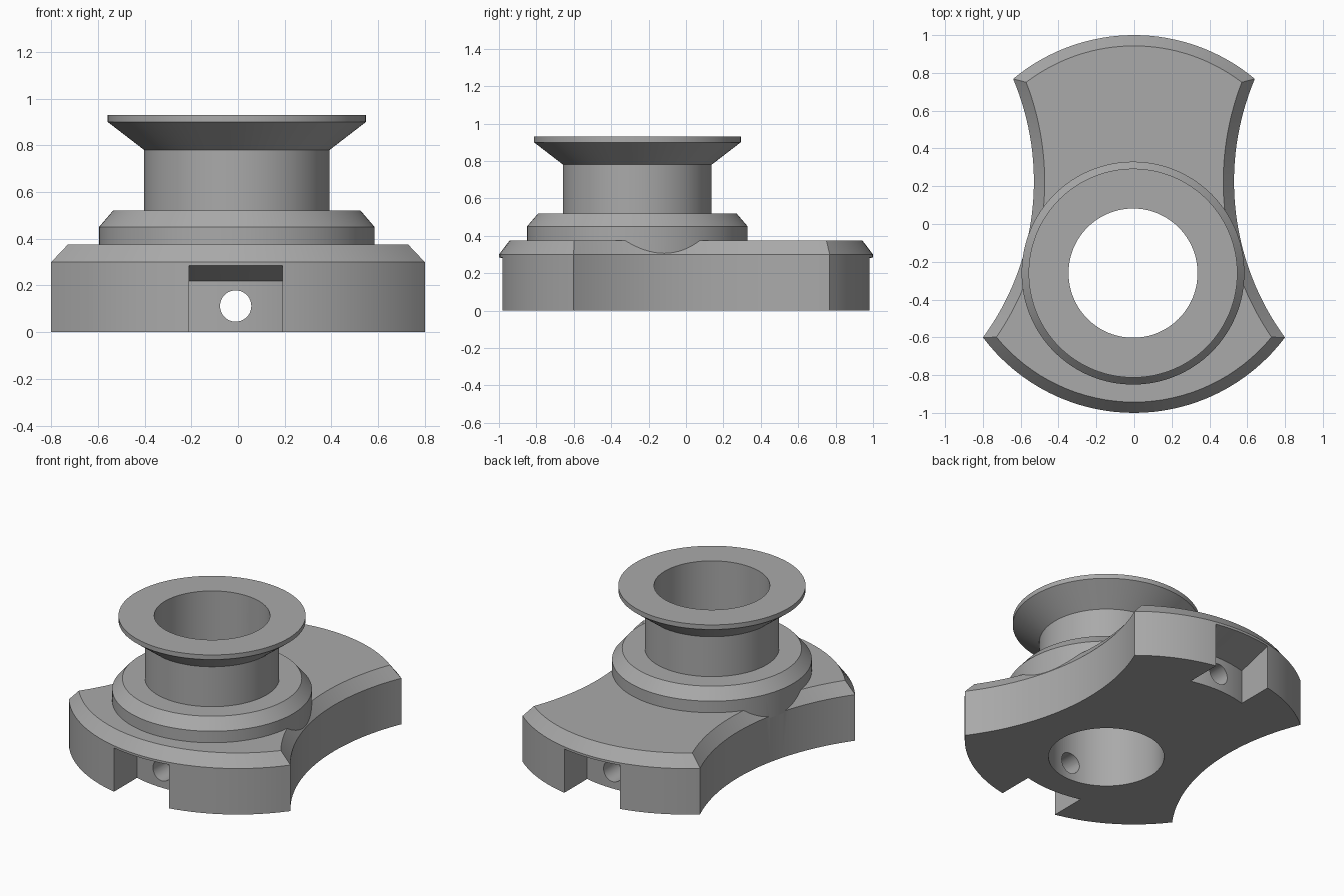
import bpy
import bmesh
from math import atan2, cos, pi, sin, sqrt

cube = bpy.data.objects.get("Cube")
if cube:
    bpy.data.objects.remove(cube, do_unlink=True)

HUB = (-0.005, -0.26)    # spool axis
PIN_X, PIN_Z = -0.01, 0.112

grey = bpy.data.materials.new("plain_grey")
grey.use_nodes = True
GREY = (0.4, 0.4, 0.4, 1)
grey.diffuse_color = GREY
grey.node_tree.nodes["Principled BSDF"].inputs["Base Color"].default_value = GREY


def loft(name, rings, closed=False):
    """Skin a list of equal-length closed rings; cap the ends unless closed."""
    bm = bmesh.new()
    loops = [[bm.verts.new(p) for p in ring] for ring in rings]
    n = len(loops[0])
    pairs = list(zip(loops, loops[1:])) + ([(loops[-1], loops[0])] if closed else [])
    for a, b in pairs:
        for i in range(n):
            j = (i + 1) % n
            bm.faces.new((a[i], a[j], b[j], b[i]))
    if not closed:
        bm.faces.new(loops[0])
        bm.faces.new(loops[-1])
    bmesh.ops.recalc_face_normals(bm, faces=bm.faces)
    mesh = bpy.data.meshes.new(name)
    bm.to_mesh(mesh)
    bm.free()
    mesh.materials.append(grey)
    obj = bpy.data.objects.new(name, mesh)
    bpy.context.collection.objects.link(obj)
    return obj


def circle(r, z, center=HUB, n=128):
    return [(center[0] + r * cos(2 * pi * i / n),
             center[1] + r * sin(2 * pi * i / n), z) for i in range(n)]


def arc(cx, cy, r, a0, a1, n=32):
    """Arc points without the last one, so arcs chain into an outline."""
    return [(cx + r * cos(a0 + (a1 - a0) * i / n),
             cy + r * sin(a0 + (a1 - a0) * i / n)) for i in range(n)]


def outline(z, inset):
    """Disc with a scooped circle taken from either side, shrunk by inset."""
    R, r, cx, cy = 1 - inset, 1.4 + inset, 1.93, 0.225
    d = sqrt(cx * cx + cy * cy)
    along = (R * R - r * r + d * d) / (2 * d)
    h = sqrt(R * R - along * along)
    ux, uy = cx / d, cy / d
    bx, by = along * ux - h * uy, along * uy + h * ux    # back corner
    fx, fy = along * ux + h * uy, along * uy - h * ux    # front corner
    back, front = atan2(by, bx), atan2(fy, fx)
    s0 = atan2(fy - cy, fx - cx) % (2 * pi)
    s1 = atan2(by - cy, bx - cx) % (2 * pi)
    pts = arc(0, 0, R, back, pi - back)
    pts += arc(-cx, cy, r, pi - s1, pi - s0)
    pts += arc(0, 0, R, -pi - front, front)
    pts += arc(cx, cy, r, s0, s1)
    return [(x, y, z) for x, y in pts]


def boolean(target, other, operation):
    other.hide_render = True
    mod = target.modifiers.new(other.name, "BOOLEAN")
    mod.operation, mod.object, mod.solver = operation, other, "EXACT"
    bpy.ops.object.select_all(action="DESELECT")
    bpy.context.view_layer.objects.active = target
    target.select_set(True)
    bpy.ops.object.modifier_apply(modifier=mod.name)
    bpy.data.objects.remove(other, do_unlink=True)


# Base plate with a chamfered top edge
body = loft("spool_on_base_plate",
            [outline(0, 0), outline(0.3, 0), outline(0.375, 0.057)])

# Spool: collar, neck and flared rim
profile = [(0.59, 0.29), (0.59, 0.45), (0.53, 0.52), (0.397, 0.52),
           (0.397, 0.78), (0.553, 0.9), (0.553, 0.93)]
boolean(body, loft("spool", [circle(r, z) for r, z in profile]), "UNION")

# Central bore
boolean(body, loft("bore", [circle(0.342, -0.1), circle(0.342, 1.1)]), "DIFFERENCE")

# Front and back notches with curved inner walls and sloping ceilings
for side, name in ((-1, "front_notch"), (1, "back_notch")):
    rings = []
    for i in range(17):
        x = PIN_X - 0.2 + 0.4 * i / 16
        inner, edge = sqrt(0.77 ** 2 - x * x), sqrt(1 - x * x)
        rings.append([(x, side * y, z) for y, z in
                      ((inner, -0.1), (edge + 0.1, -0.1),
                       (edge + 0.1, 0.285), (edge, 0.285), (inner, 0.22))])
    boolean(body, loft(name, rings), "DIFFERENCE")

# Pin hole running front to back
pin = [[(x, y, z) for x, z, _ in circle(0.067, 0, (PIN_X, PIN_Z), 48)]
       for y in (-1.2, 1.2)]
boolean(body, loft("pin_hole", pin), "DIFFERENCE")

bpy.ops.object.select_all(action="DESELECT")
bpy.context.view_layer.objects.active = body
body.select_set(True)
bpy.ops.object.shade_smooth_by_angle(angle=pi / 9)
